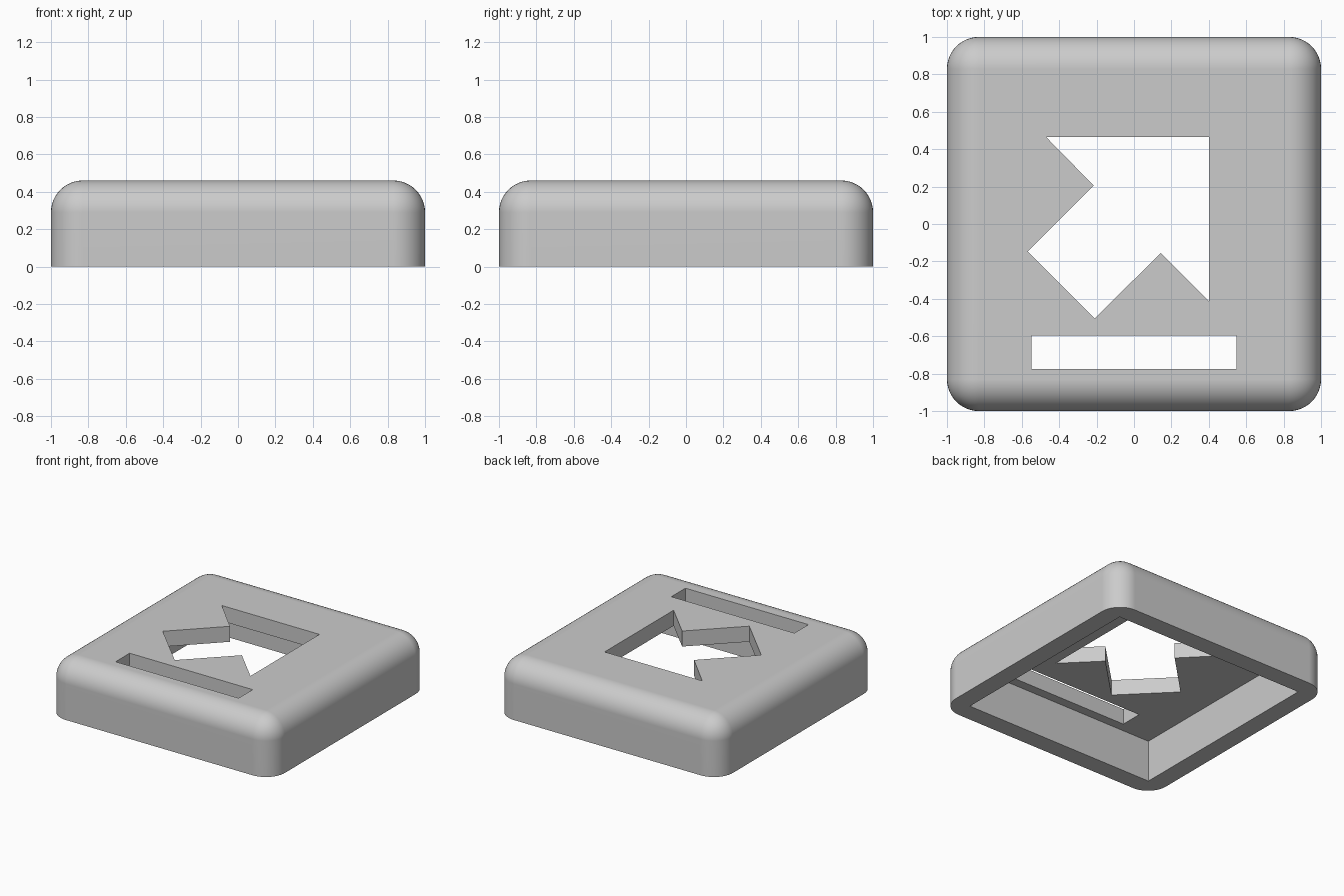
import bpy
import bmesh

old = bpy.data.objects.get("Cube")
if old:
    bpy.data.objects.remove(old, do_unlink=True)

HEIGHT, RADIUS = 0.46, 0.17
CAVITY, CEILING = 0.85, 0.335   # half width and height of the hollow underside


def prism(name, outline, z0, z1):
    """Straight prism over an outline of (x, y) points."""
    bm = bmesh.new()
    base = bm.faces.new([bm.verts.new((x, y, z0)) for x, y in outline])
    top = bmesh.ops.extrude_face_region(bm, geom=[base])["geom"]
    bmesh.ops.translate(bm, vec=(0, 0, z1 - z0),
                        verts=[v for v in top if isinstance(v, bmesh.types.BMVert)])
    bmesh.ops.recalc_face_normals(bm, faces=bm.faces)
    mesh = bpy.data.meshes.new(name)
    bm.to_mesh(mesh)
    bm.free()
    obj = bpy.data.objects.new(name, mesh)
    bpy.context.collection.objects.link(obj)
    return obj


def rectangle(x, y0, y1):
    return [(-x, y0), (x, y0), (x, y1), (-x, y1)]


# Plain grey plastic
grey = bpy.data.materials.new("grey_plastic")
grey.use_nodes = True
grey.diffuse_color = (0.6, 0.6, 0.6, 1)
grey.node_tree.nodes["Principled BSDF"].inputs["Base Color"].default_value = (0.6, 0.6, 0.6, 1)

# Body: a block with every edge rounded except around the base
cap = prism("key_cap", rectangle(1, -1, 1), 0, HEIGHT)
cap.data.materials.append(grey)
bm = bmesh.new()
bm.from_mesh(cap.data)
rounded = [e for e in bm.edges if max(v.co.z for v in e.verts) > 0.1]
bmesh.ops.bevel(bm, geom=rounded, offset=RADIUS, segments=12, profile=0.5, affect='EDGES')
bm.to_mesh(cap.data)
bm.free()

# Cutters: hollow underside, arrow opening and bar slot
arrow = [(-0.47, 0.465), (-0.215, 0.205), (-0.567, -0.147), (-0.21, -0.505),
         (0.143, -0.155), (0.4, -0.413), (0.4, 0.465)]
cutters = [
    prism("cavity_cutter", rectangle(CAVITY, -CAVITY, CAVITY), -0.2, CEILING),
    prism("arrow_cutter", arrow, 0.2, 0.6),
    prism("slot_cutter", rectangle(0.548, -0.775, -0.596), 0.2, 0.6),
]
bpy.ops.object.select_all(action='DESELECT')
bpy.context.view_layer.objects.active = cap
cap.select_set(True)
for cutter in cutters:
    cutter.hide_render = True
    cut = cap.modifiers.new("cut", 'BOOLEAN')
    cut.operation = 'DIFFERENCE'
    cut.solver = 'EXACT'
    cut.object = cutter
    bpy.ops.object.modifier_apply(modifier=cut.name)
    bpy.data.objects.remove(cutter, do_unlink=True)

# Smooth rounded edges, crisp cut edges, flat large faces
bpy.ops.object.shade_smooth_by_angle(angle=0.6)
normals = cap.modifiers.new("even_shading", 'WEIGHTED_NORMAL')
normals.keep_sharp = True
